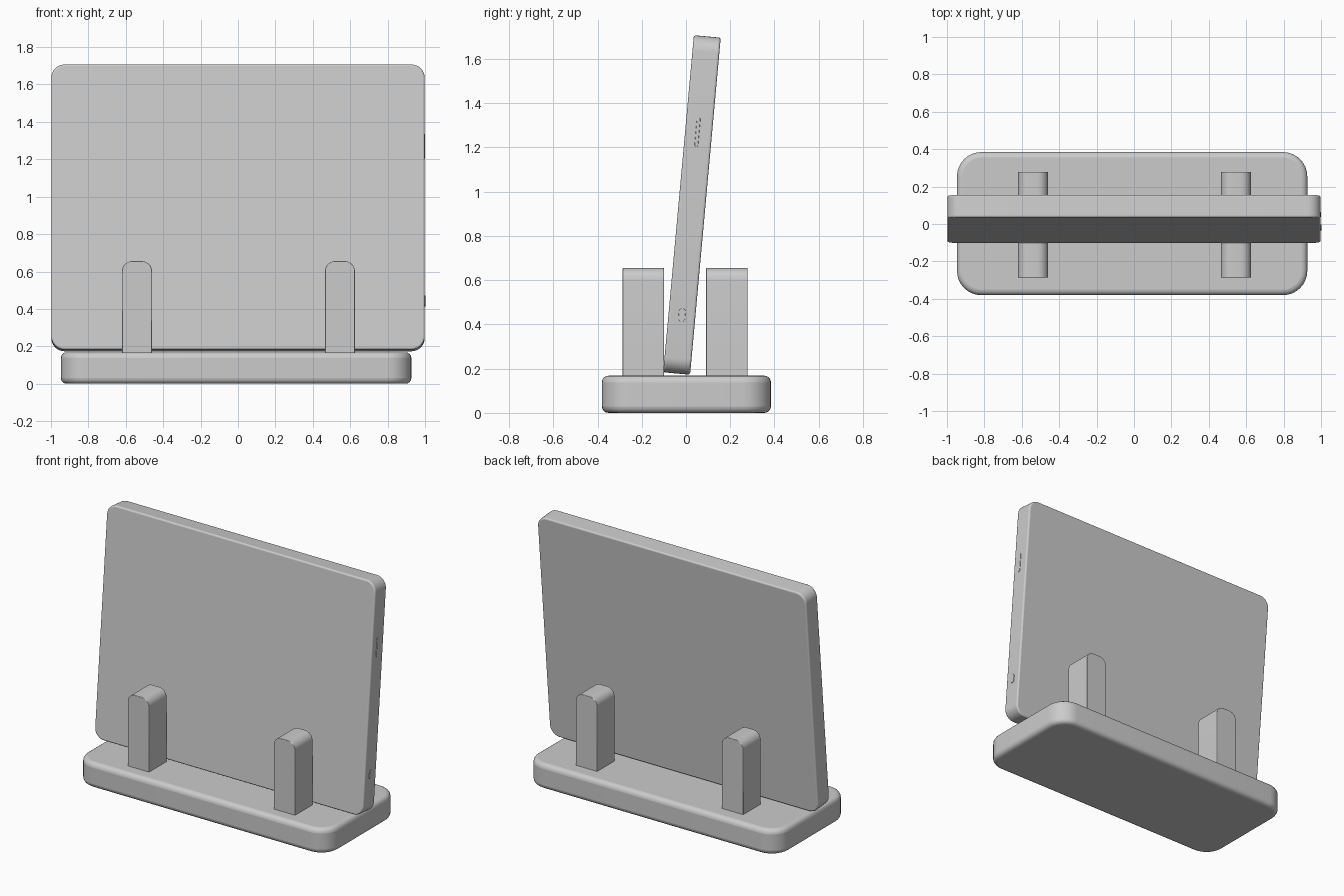
import bpy, bmesh
from math import radians, sin, cos, pi
from mathutils import Matrix, Vector

cube = bpy.data.objects.get("Cube")
if cube:
    bpy.data.objects.remove(cube, do_unlink=True)

grey = bpy.data.materials.new("plain_grey")
grey.use_nodes = True
colour = (0.6, 0.6, 0.6, 1)
grey.diffuse_color = colour
grey.node_tree.nodes["Principled BSDF"].inputs["Base Color"].default_value = colour


def slab(name, width, height, depth, radii, rim, matrix, steps=8):
    """Rounded rectangle extruded along local z; radii = (low corners, high corners)."""
    bm = bmesh.new()
    verts = []
    for i, (sx, sy) in enumerate([(1, 1), (-1, 1), (-1, -1), (1, -1)]):
        r = radii[1] if sy > 0 else radii[0]
        cx, cy = sx * (width / 2 - r), sy * (height / 2 - r)
        count = steps if r else 0
        for k in range(count + 1):
            a = pi / 2 * (i + k / max(count, 1))
            verts.append(bm.verts.new((cx + r * cos(a), cy + r * sin(a), -depth / 2)))
    face = bm.faces.new(verts)
    new = bmesh.ops.extrude_face_region(bm, geom=[face])["geom"]
    bmesh.ops.translate(bm, vec=(0, 0, depth),
                        verts=[v for v in new if isinstance(v, bmesh.types.BMVert)])
    bmesh.ops.recalc_face_normals(bm, faces=bm.faces)
    mesh = bpy.data.meshes.new(name)
    bm.to_mesh(mesh)
    bm.free()
    mesh.materials.append(grey)
    obj = bpy.data.objects.new(name, mesh)
    bpy.context.collection.objects.link(obj)
    obj.matrix_world = matrix
    if rim:
        bevel = obj.modifiers.new("soft_rim", "BEVEL")
        bevel.width = rim
        bevel.segments = 4
        bevel.limit_method = "ANGLE"
        bevel.angle_limit = radians(50)
    bpy.ops.object.select_all(action="DESELECT")
    obj.select_set(True)
    bpy.context.view_layer.objects.active = obj
    bpy.ops.object.shade_smooth_by_angle(angle=radians(35))
    return obj


upright = Matrix.Rotation(radians(90), 4, "X")

# Base tray with rounded corners and soft rims
slab("base", 1.873, 0.765, 0.168, (0.13, 0.13), 0.03,
     Matrix.Translation((-0.01, 0.002, 0.084)))

# Four holding posts with rounded tops
for side, x in (("right", -0.54), ("left", 0.545)):
    for end, y in (("front", -0.193), ("back", 0.185)):
        slab(f"{end}_{side}_post", 0.16, 0.505, 0.187, (0, 0.055), 0.004,
             Matrix.Translation((x, y, 0.403)) @ upright)

# Panel leaning backwards between the posts
lean = Matrix.Translation((0.027, 0.94)[0] * Vector((0, 1, 0)) + Vector((0, 0, 0.94)))
lean = lean @ Matrix.Rotation(radians(-5.2), 4, "X")
slab("panel", 1.996, 1.53, 0.122, (0.07, 0.07), 0.01, lean @ upright)

# Small button and slim bar on the left edge of the panel
sideways = Matrix.Rotation(radians(90), 4, "Z") @ upright
slab("edge_button", 0.03, 0.06, 0.008, (0.014, 0.014), 0.002,
     lean @ Matrix.Translation((0.998, 0, -0.5)) @ sideways)
slab("edge_bar", 0.016, 0.13, 0.006, (0.007, 0.007), 0.002,
     lean @ Matrix.Translation((0.998, -0.005, 0.33)) @ sideways)
